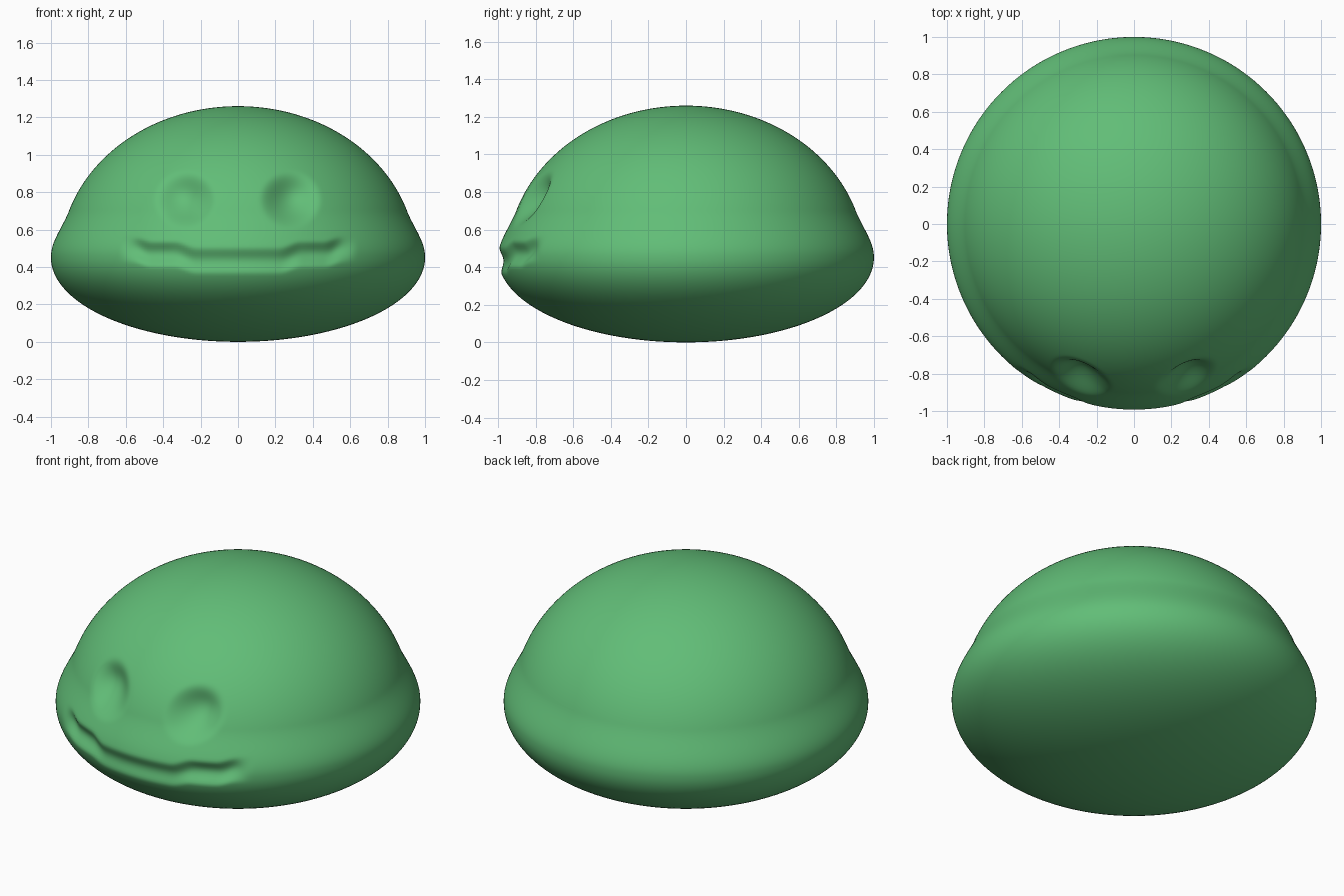
import bpy, bmesh, math

if "Cube" in bpy.data.objects:
    bpy.data.objects.remove(bpy.data.objects["Cube"])

SEGMENTS, RINGS = 360, 160
RIM_Z, TOP_Z = 0.45, 1.26


def smooth(a, b, t):
    t = min(1.0, max(0.0, (t - a) / (b - a)))
    return t * t * (3 - 2 * t)


def profile(t):
    """Shallow bowl below the rim, taller dome with a flared skirt above it."""
    if t < 0.35:
        a = (1 - t / 0.35) * math.pi / 2
        return math.cos(a), RIM_Z * (1 - math.sin(a))
    a = (t - 0.35) / 0.65 * math.pi / 2
    z = RIM_Z + (TOP_Z - RIM_Z) * math.sin(a)
    return 0.95 * math.cos(a) + 0.05 * (1 - smooth(0.46, 0.70, z)), z


def face_depth(x, z):
    """Depth of the pressed-in eyes and mouth at a point on the front."""
    x = abs(x)
    # round eye socket
    d = ((x - 0.28) / 0.17) ** 2 + ((z - 0.762) / 0.16) ** 2
    eye = 0.085 * (1 - d) ** 2 if d < 1 else 0.0
    # mouth groove stepping upward towards its corners
    mid = 0.436 + 0.035 * smooth(0.22, 0.34, x) + 0.025 * smooth(0.46, 0.56, x)
    d = ((z - mid) / 0.075) ** 2
    mouth = (1 - d) ** 2 if d < 1 else 0.0
    mouth *= (0.028 + 0.016 * smooth(0.2, 0.4, x)) * (1 - smooth(0.5, 0.64, x))
    return eye + mouth


green = bpy.data.materials.new("leaf green")
green.diffuse_color = (0.12, 0.51, 0.185, 1)
green.use_nodes = True
green.node_tree.nodes["Principled BSDF"].inputs["Base Color"].default_value = green.diffuse_color

# Body: turned profile with the face pressed into the front
bm = bmesh.new()
rings = []
for i in range(1, RINGS):
    r, z = profile(i / RINGS)
    ring = []
    for j in range(SEGMENTS):
        a = 2 * math.pi * j / SEGMENTS
        x, y = r * math.cos(a), r * math.sin(a)
        if y < 0:
            y += face_depth(x, z)
        ring.append(bm.verts.new((x, y, z)))
    rings.append(ring)
bottom = bm.verts.new((0, 0, 0))
top = bm.verts.new((0, 0, TOP_Z))
for j in range(SEGMENTS):
    k = (j + 1) % SEGMENTS
    for low, high in zip(rings, rings[1:]):
        bm.faces.new((low[j], low[k], high[k], high[j]))
    bm.faces.new((bottom, rings[0][k], rings[0][j]))
    bm.faces.new((top, rings[-1][j], rings[-1][k]))
for f in bm.faces:
    f.smooth = True
mesh = bpy.data.meshes.new("body")
bm.to_mesh(mesh)
bm.free()
mesh.materials.append(green)
body = bpy.data.objects.new("body", mesh)
bpy.context.collection.objects.link(body)
